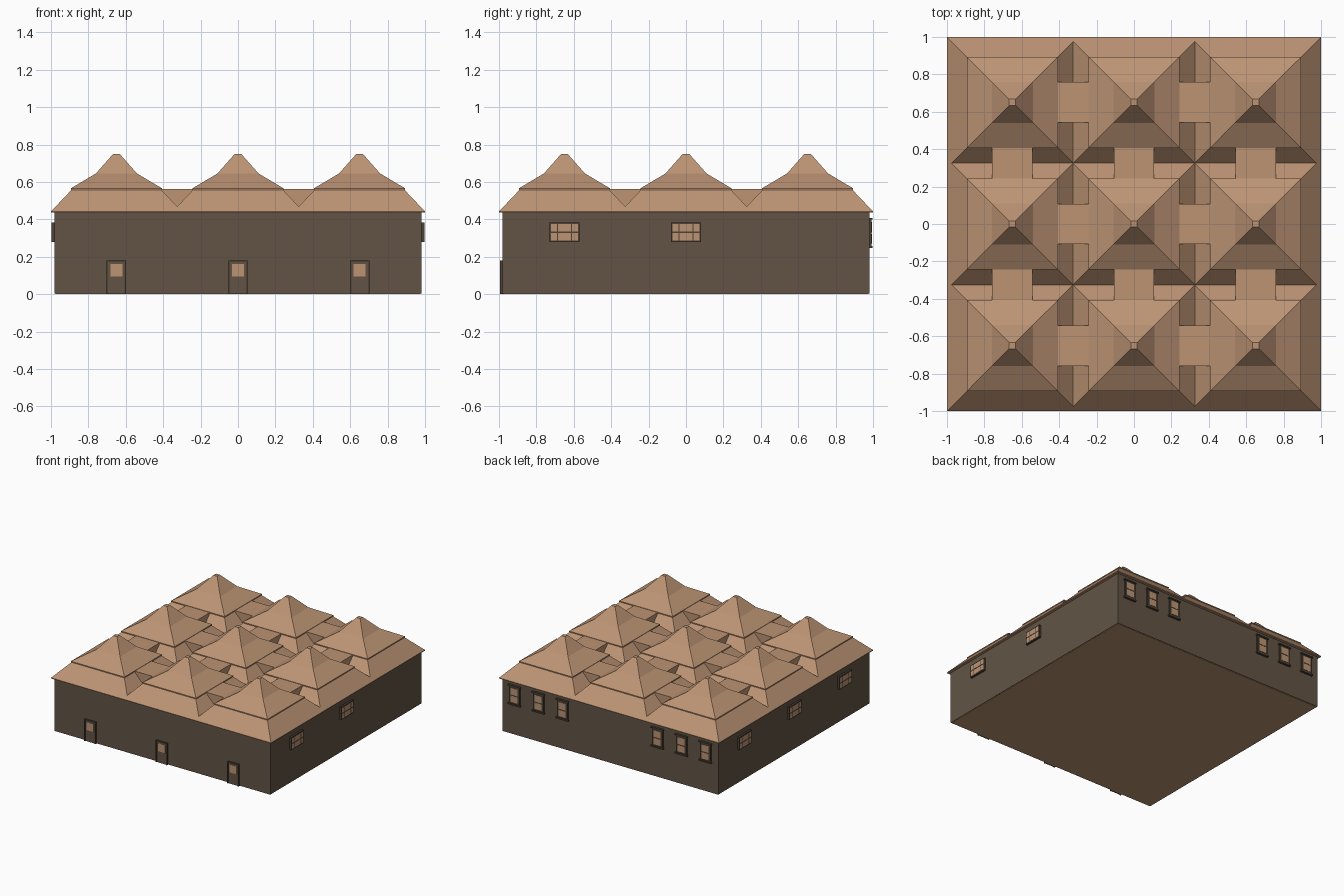
import bpy, bmesh
from mathutils import Matrix

if "Cube" in bpy.data.objects:
    bpy.data.objects.remove(bpy.data.objects["Cube"])

def material(name, rgb):
    m = bpy.data.materials.new(name)
    lin = [((c / 255 + 0.055) / 1.055) ** 2.4 for c in rgb]
    m.diffuse_color = (*lin, 1)
    m.use_nodes = True
    m.node_tree.nodes["Principled BSDF"].inputs["Base Color"].default_value = m.diffuse_color
    return m

TAN = material("tan_roof", (188, 148, 116))
WALL = material("dark_wall", (98, 84, 69))
FRAME = material("dark_frame", (76, 65, 53))

PITCH = 0.65
CENTRES = (-PITCH, 0, PITCH)

def finish(name, bm, mat):
    bmesh.ops.recalc_face_normals(bm, faces=bm.faces)
    me = bpy.data.meshes.new(name)
    bm.to_mesh(me)
    bm.free()
    me.materials.append(mat)
    ob = bpy.data.objects.new(name, me)
    bpy.context.collection.objects.link(ob)
    return ob

def add_box(bm, lo, hi):
    size = [b - a for a, b in zip(lo, hi)]
    mid = [(a + b) / 2 for a, b in zip(lo, hi)]
    bmesh.ops.create_cube(bm, size=1, matrix=Matrix.Translation(mid) @ Matrix.Diagonal((*size, 1)))

def boxes(name, mat, items, angle=0.0, origin=(0, 0, 0)):
    bm = bmesh.new()
    for lo, hi in items:
        add_box(bm, lo, hi)
    ob = finish(name, bm, mat)
    ob.matrix_world = Matrix.Translation(origin) @ Matrix.Rotation(angle, 4, 'Z')
    return ob

def square_stack(name, x, y, profile):
    """Square rings (half width, height) joined into a closed solid."""
    bm = bmesh.new()
    rings = [[bm.verts.new((x + sx * h, y + sy * h, z))
              for sx, sy in ((-1, -1), (1, -1), (1, 1), (-1, 1))] for h, z in profile]
    for a, b in zip(rings, rings[1:]):
        for i in range(4):
            j = (i + 1) % 4
            bm.faces.new((a[i], a[j], b[j], b[i]))
    bm.faces.new(rings[0])
    bm.faces.new(rings[-1])
    finish(name, bm, TAN)

# Walls and floor
boxes("walls", WALL, [((-0.98, -0.98, 0.004), (0.98, 0.98, 0.44))])
boxes("floor", TAN, [((-0.975, -0.975, 0), (0.975, 0.975, 0.01))])

# Nine two-tier hipped roofs
for x in CENTRES:
    for y in CENTRES:
        square_stack("lower_roof", x, y, [(0.35, 0.436), (0.35, 0.442), (0.236, 0.562)])
        square_stack("upper_roof", x, y, [(0.243, 0.558), (0.243, 0.566), (0.11, 0.645), (0.017, 0.75)])

# Flat bridges across the valleys between neighbouring roofs
bridges = []
for c in CENTRES:
    for v in (-PITCH / 2, PITCH / 2):
        bridges.append(((v - 0.085, c - 0.108, 0.45), (v + 0.085, c + 0.108, 0.563)))
        bridges.append(((c - 0.108, v - 0.085, 0.45), (c + 0.108, v + 0.085, 0.563)))
boxes("valley_bridges", TAN, bridges)

# Openings are modelled facing -y at the wall plane y = 0, then turned into place
def panel(name, origin, angle, half, z0, z1, panes, depth=0.016):
    boxes(name + "_frame", FRAME, [((-half, -depth, z0), (half, 0.01, z1))], angle, origin)
    boxes(name + "_panes", TAN, [((a, -depth - 0.002, b), (c, 0, d)) for a, b, c, d in panes],
          angle, origin)

PI = 3.14159265

# Front doors
for x in CENTRES:
    o = (x, -0.98, 0)
    boxes("door_frame", FRAME, [((-0.052, -0.015, 0.002), (-0.044, 0.01, 0.18)),
                                ((0.044, -0.015, 0.002), (0.052, 0.01, 0.18)),
                                ((-0.052, -0.015, 0.172), (0.052, 0.01, 0.18))], 0, o)
    boxes("door", WALL, [((-0.044, -0.01, 0.002), (0.044, 0.01, 0.172))], 0, o)
    boxes("door_pane", TAN, [((-0.033, -0.012, 0.095), (0.033, 0, 0.16))], 0, o)

# Wide side windows: two on the right, three on the left
wide = [(a, z, b, z + 0.04) for z in (0.286, 0.334)
        for a, b in ((-0.073, -0.041), (-0.035, 0.035), (0.041, 0.073))]
for y in CENTRES[:2]:
    panel("right_window", (0.98, y, 0), PI / 2, 0.08, 0.278, 0.382, wide)
for y in CENTRES:
    panel("left_window", (-0.98, y, 0), -PI / 2, 0.08, 0.278, 0.382, wide)

# Tall back windows with sills, three on each outer unit
tall = [(-0.033, 0.27, 0.033, 0.322), (-0.033, 0.33, 0.033, 0.385)]
for c in (-PITCH, PITCH):
    for d in (-0.218, 0, 0.218):
        o = (c + d, 0.98, 0)
        panel("back_window", o, PI, 0.048, 0.256, 0.4, tall, 0.012)
        boxes("back_window_sill", FRAME, [((-0.056, -0.018, 0.246), (0.056, 0.01, 0.258))], PI, o)
        boxes("back_window_head", FRAME, [((-0.056, -0.018, 0.398), (0.056, 0.01, 0.408))], PI, o)
